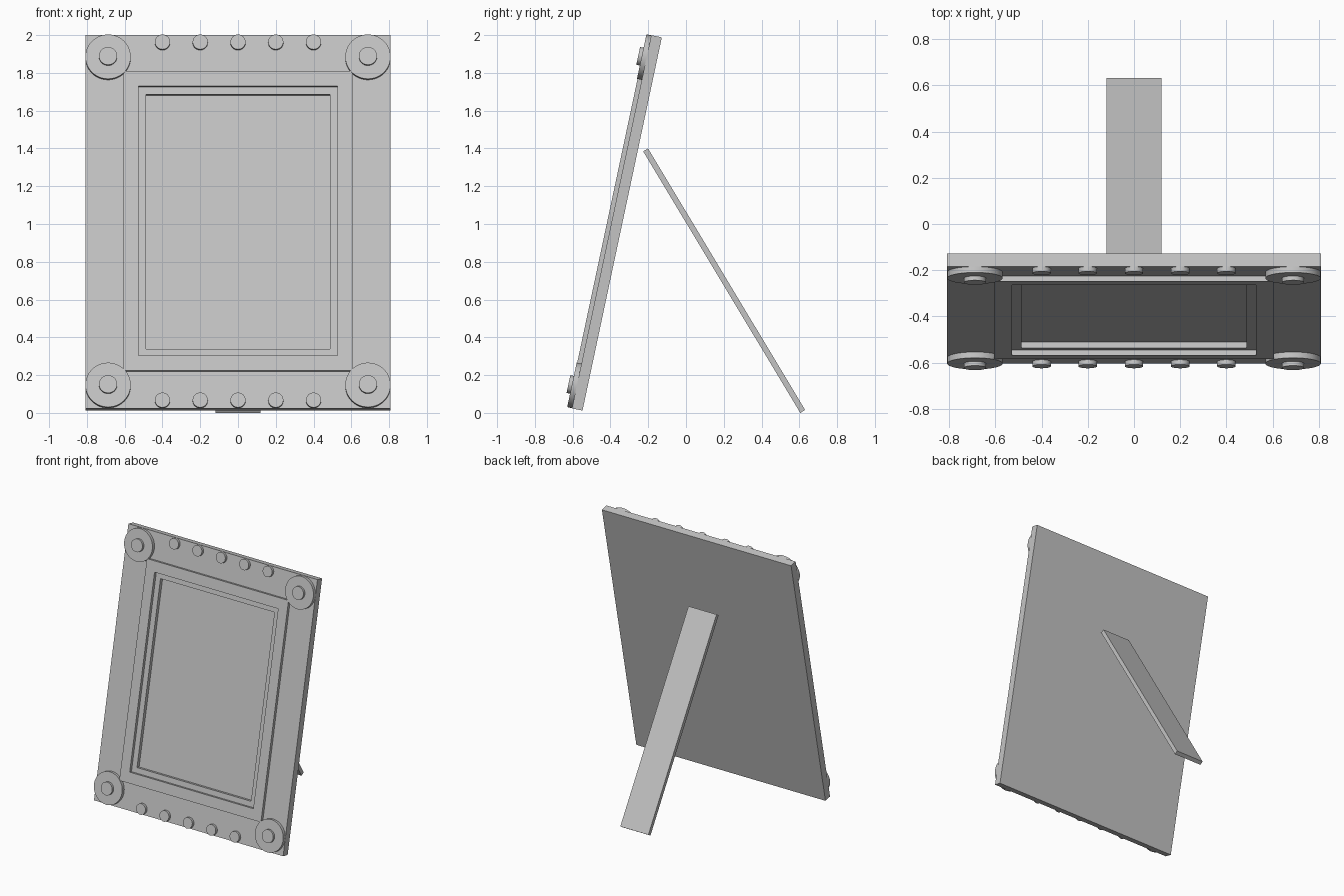
import bpy
import bmesh
from math import radians
from mathutils import Matrix

cube = bpy.data.objects.get("Cube")
if cube:
    bpy.data.objects.remove(cube, do_unlink=True)

grey = bpy.data.materials.new("plain grey")
grey.use_nodes = True
colour = (0.55, 0.55, 0.55, 1)
grey.diffuse_color = colour
grey.node_tree.nodes["Principled BSDF"].inputs["Base Color"].default_value = colour

# Everything on the frame is built upright, then leaned back with this matrix
LEAN = Matrix.Translation((0, -0.338, 1.0)) @ Matrix.Rotation(radians(-12), 4, "X")
FACE = 0.057  # front surface of the border


def finish(name, bm, matrix):
    bmesh.ops.recalc_face_normals(bm, faces=bm.faces)
    mesh = bpy.data.meshes.new(name)
    bm.to_mesh(mesh)
    bm.free()
    mesh.materials.append(grey)
    obj = bpy.data.objects.new(name, mesh)
    bpy.context.collection.objects.link(obj)
    obj.matrix_world = matrix
    return obj


def disc(name, x, z, radius, front, sides=48):
    """Round boss standing on the border, its cap at depth front."""
    back = FACE - 0.01
    bm = bmesh.new()
    bmesh.ops.create_cone(bm, cap_ends=True, segments=sides, radius1=radius,
                          radius2=radius, depth=front - back)
    place = Matrix.Translation((x, -(front + back) / 2, z))
    obj = finish(name, bm, LEAN @ place @ Matrix.Rotation(radians(90), 4, "X"))
    bpy.ops.object.select_all(action="DESELECT")
    obj.select_set(True)
    bpy.context.view_layer.objects.active = obj
    bpy.ops.object.shade_smooth_by_angle(angle=radians(40))


# Stepped frame: nested rectangles (half width, half height, depth)
steps = [(0.808, 1.01, 0), (0.808, 1.01, FACE),
         (0.605, 0.81, FACE), (0.605, 0.81, 0.08),
         (0.528, 0.73, 0.08), (0.528, 0.73, FACE),
         (0.487, 0.69, FACE), (0.487, 0.69, 0.03)]
bm = bmesh.new()
loops = [[bm.verts.new((sx * w, -d, sz * h))
          for sx, sz in ((-1, -1), (1, -1), (1, 1), (-1, 1))]
         for w, h, d in steps]
for a, b in zip(loops, loops[1:]):
    for i in range(4):
        j = (i + 1) % 4
        bm.faces.new((a[i], a[j], b[j], b[i]))
bm.faces.new(loops[0])
bm.faces.new(loops[-1])
finish("picture_frame", bm, LEAN)

# Corner rosettes and the rows of studs, top and bottom
for end, sz in (("top", 1), ("bottom", -1)):
    for side, sx in (("left", 1), ("right", -1)):
        disc(f"{end}_{side}_rosette", sx * 0.688, sz * 0.888, 0.12, 0.083)
        disc(f"{end}_{side}_rosette_button", sx * 0.688, sz * 0.888, 0.048, 0.102)
    for i in range(5):
        disc(f"{end}_stud_{i + 1}", 0.2 * (2 - i), sz * 0.969, 0.04, 0.078)

# Easel leg behind
bm = bmesh.new()
bmesh.ops.create_cube(bm, size=1)
bmesh.ops.scale(bm, vec=(0.24, 0.03, 1.615), verts=bm.verts)
finish("easel_leg", bm,
       Matrix.Translation((0, 0.202, 0.70)) @ Matrix.Rotation(radians(31), 4, "X"))
